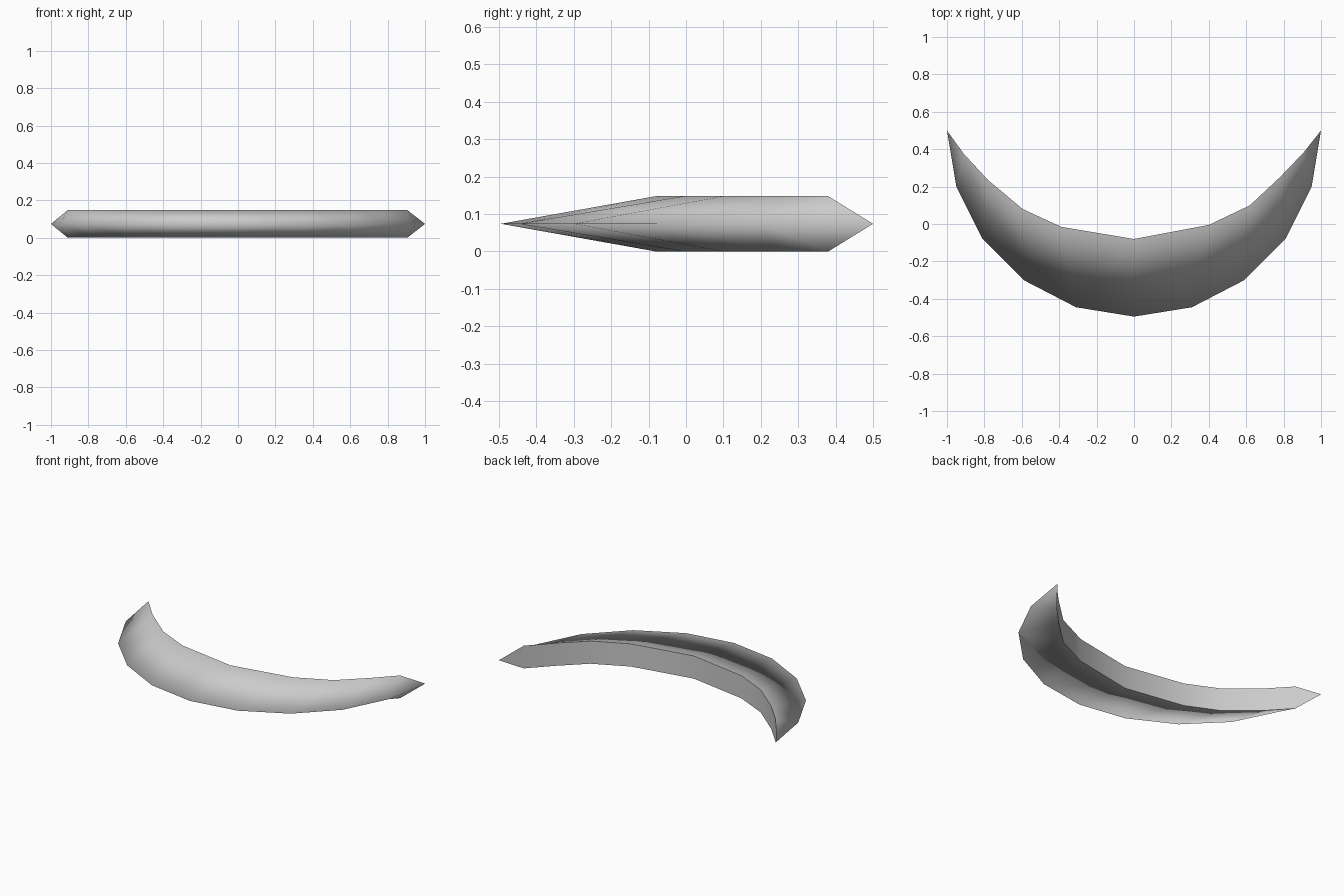
import bpy
import bmesh

cube = bpy.data.objects.get("Cube")
if cube:
    bpy.data.objects.remove(cube, do_unlink=True)

HEIGHT = 0.148
MID = HEIGHT / 2

# Single grey material
grey = bpy.data.materials.new("light grey")
grey.use_nodes = True
colour = (0.6, 0.6, 0.6, 1)
grey.diffuse_color = colour
grey.node_tree.nodes["Principled BSDF"].inputs["Base Color"].default_value = colour

# Half of the sharp outer rim, mirrored to the other side
half = [(-0.95, 0.2), (-0.81, -0.08), (-0.59, -0.3), (-0.31, -0.445)]
outer = half + [(0, -0.495)] + [(-x, y) for x, y in reversed(half)]

# Inner rim, where the crescent is thickest
inner = [(-0.91, 0.375), (-0.78, 0.235), (-0.595, 0.08), (-0.39, -0.015), (0, -0.08),
         (0.4, -0.005), (0.62, 0.1), (0.78, 0.25), (0.905, 0.38)]

bm = bmesh.new()
tips = [bm.verts.new((x, 0.5, MID)) for x in (-1, 1)]


def rim(points, z):
    """Row of vertices running from one tip to the other."""
    return [tips[0]] + [bm.verts.new((x, y, z)) for x, y in points] + [tips[1]]


edge_row = rim(outer, MID)
top_row = rim(inner, HEIGHT)
bottom_row = rim(inner, 0)


def face(*verts):
    unique = list(dict.fromkeys(verts))
    if len(unique) > 2:
        return bm.faces.new(unique)


# Bevelled upper and lower sides, split along mirrored diagonals
last = len(edge_row) - 1
for row in (top_row, bottom_row):
    for i in range(last):
        a, b, c, d = edge_row[i], edge_row[i + 1], row[i + 1], row[i]
        if i < last / 2:
            face(a, b, c)
            face(a, c, d)
        else:
            face(a, b, d)
            face(b, c, d)

# Upright inner wall, bordered by crisp edges
walls = [face(top_row[i], top_row[i + 1], bottom_row[i + 1], bottom_row[i])
         for i in range(last)]
bmesh.ops.recalc_face_normals(bm, faces=bm.faces[:])
for f in bm.faces:
    f.smooth = True
for e in bm.edges:
    if sum(f in walls for f in e.link_faces) == 1:
        e.smooth = False

mesh = bpy.data.meshes.new("crescent_blade")
bm.to_mesh(mesh)
bm.free()
mesh.materials.append(grey)
blade = bpy.data.objects.new("crescent_blade", mesh)
bpy.context.collection.objects.link(blade)
